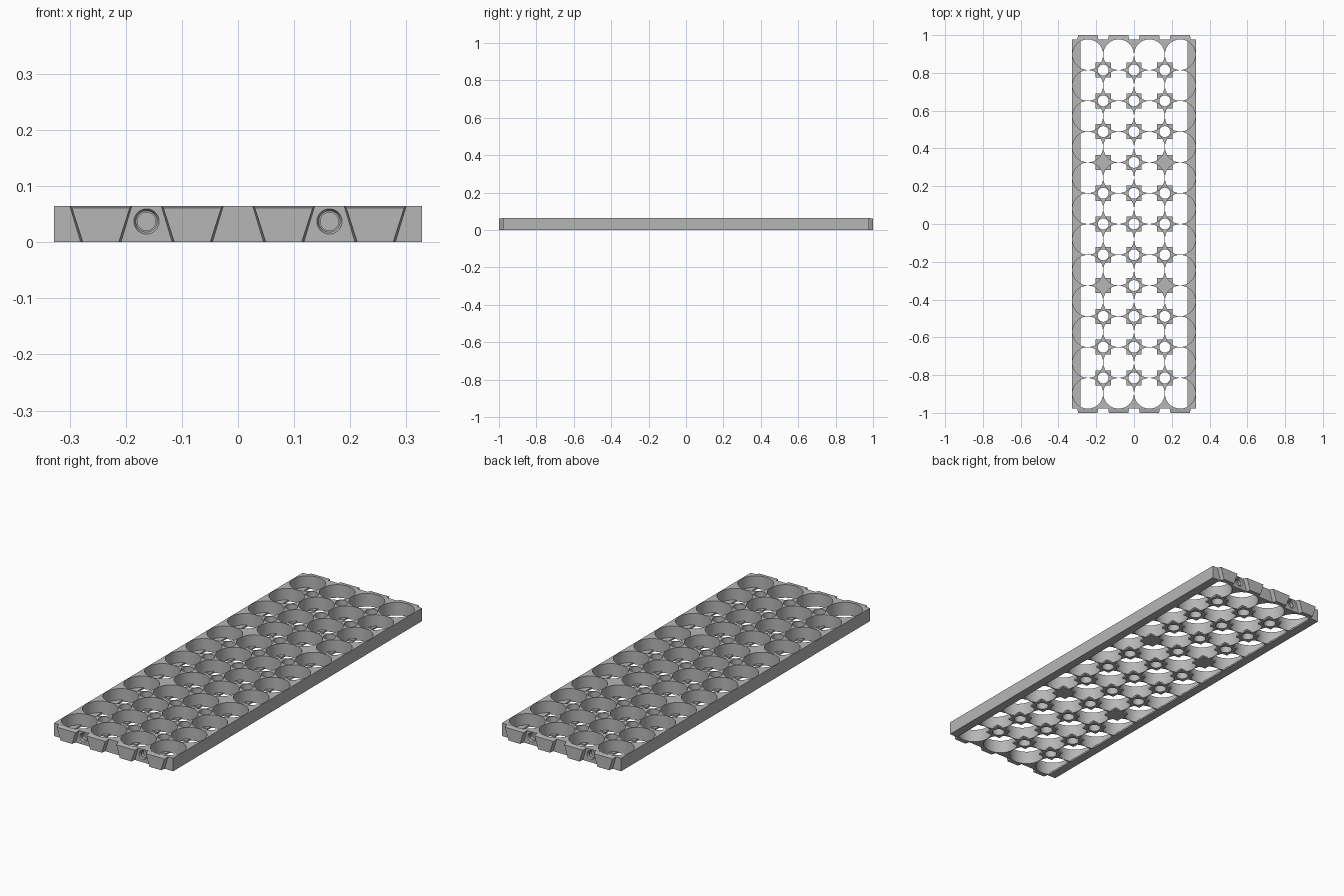
import bpy, bmesh
from math import radians
from mathutils import Matrix, Vector

if "Cube" in bpy.data.objects:
    bpy.data.objects.remove(bpy.data.objects["Cube"])

PITCH = 0.163
COLS, ROWS = 4, 12
HALF_X, HALF_Y, HEIGHT = PITCH * COLS / 2 + 0.002, PITCH * ROWS / 2, 0.065
CELL_R, POST_R = 0.0808, 0.029
PAD, LIP, FLOOR = 0.08, 0.044, 0.008

grey = bpy.data.materials.new("plain grey")
grey.use_nodes = True
colour = (0.47, 0.47, 0.47, 1)
grey.diffuse_color = colour
grey.node_tree.nodes["Principled BSDF"].inputs["Base Color"].default_value = colour


def make(name, bm):
    bmesh.ops.recalc_face_normals(bm, faces=bm.faces)
    mesh = bpy.data.meshes.new(name)
    bm.to_mesh(mesh)
    bm.free()
    mesh.materials.append(grey)
    obj = bpy.data.objects.new(name, mesh)
    bpy.context.collection.objects.link(obj)
    return obj


def box(bm, centre, size):
    bmesh.ops.create_cube(bm, size=1, matrix=Matrix.LocRotScale(Vector(centre), None, Vector(size)))


def drum(bm, matrix, r1, r2, depth, sides):
    bmesh.ops.create_cone(bm, cap_ends=True, segments=sides, radius1=r1, radius2=r2,
                          depth=depth, matrix=matrix)


def cut(obj, cutter):
    mod = obj.modifiers.new("cut", 'BOOLEAN')
    mod.operation = 'DIFFERENCE'
    mod.solver = 'EXACT'
    mod.object = cutter
    bpy.context.view_layer.objects.active = obj
    bpy.ops.object.modifier_apply(modifier=mod.name)


def grid(count):
    return [(i - (count - 1) / 2) * PITCH for i in range(count)]


# Cutters: round cells, small post holes, screw holes in both ends
bm = bmesh.new()
for x in grid(COLS):
    for y in grid(ROWS):
        drum(bm, Matrix.Translation((x, y, HEIGHT / 2)), CELL_R, CELL_R, HEIGHT * 2, 48)
cells = make("cell_cutter", bm)

joints = [(x, y) for x in grid(COLS - 1) for y in grid(ROWS - 1)]
bm = bmesh.new()
for x, y in joints:
    solid = abs(x) > 0.1 and abs(abs(y) - 2 * PITCH) < 0.01
    if not solid:
        drum(bm, Matrix.Translation((x, y, HEIGHT / 2)), POST_R, POST_R, HEIGHT * 2, 24)
posts = make("post_cutter", bm)

bm = bmesh.new()
for x in (-PITCH, PITCH):
    for side in (-1, 1):
        turn = Matrix.Rotation(radians(90 * side), 4, 'X')
        spot = Matrix.Translation((x, side * HALF_Y, 0.037))
        # Tapered mouth, then a narrower blind bore
        drum(bm, spot @ turn, 0.016, 0.016, 0.05, 32)
screws = make("screw_cutter", bm)

bm = bmesh.new()
for x in (-PITCH, PITCH):
    for side in (-1, 1):
        turn = Matrix.Rotation(radians(90 * side), 4, 'X')
        spot = Matrix.Translation((x, side * HALF_Y, 0.037))
        drum(bm, spot @ turn, 0.026, 0.019, 0.016, 32)
mouths = make("screw_mouth_cutter", bm)

# Tray body
bm = bmesh.new()
box(bm, (0, 0, HEIGHT / 2), (HALF_X * 2, HALF_Y * 2, HEIGHT))
body = make("tray_body", bm)
for cutter in (cells, posts, screws, mouths):
    cut(body, cutter)

# Square floor pads that hold up the corners of each cell
bm = bmesh.new()
for x, y in joints:
    box(bm, (x, y, FLOOR / 2), (PAD, PAD, FLOOR))
pads = make("floor_pads", bm)
cut(pads, posts)

# Floor lips along the long sides
for name, side in (("left_floor_lip", 1), ("right_floor_lip", -1)):
    bm = bmesh.new()
    box(bm, (side * (HALF_X - LIP / 2), 0, FLOOR / 2), (LIP, HALF_Y * 2, FLOOR))
    make(name, bm)

# Tapered tongues on both ends
for name, side in (("front_tongues", -1), ("back_tongues", 1)):
    bm = bmesh.new()
    for x in grid(COLS):
        rings = []
        for y, inset in ((HALF_Y - 0.0005, 0), (1.0, 0.004)):
            top, low = 0.0555 - inset, 0.036 - inset
            rings.append([bm.verts.new((x + dx, side * y, z)) for dx, z in (
                (-low, 0), (low, 0), (top, HEIGHT - inset), (-top, HEIGHT - inset))])
        inner, outer = rings
        bm.faces.new(inner)
        bm.faces.new(outer)
        for i in range(4):
            j = (i + 1) % 4
            bm.faces.new((inner[i], inner[j], outer[j], outer[i]))
    make(name, bm)

for cutter in (cells, posts, screws, mouths):
    bpy.data.objects.remove(cutter)

# Smooth round walls, crisp edges
bpy.ops.object.select_all(action='DESELECT')
for obj in (body, pads):
    obj.select_set(True)
bpy.context.view_layer.objects.active = body
bpy.ops.object.shade_smooth_by_angle(angle=radians(30))
